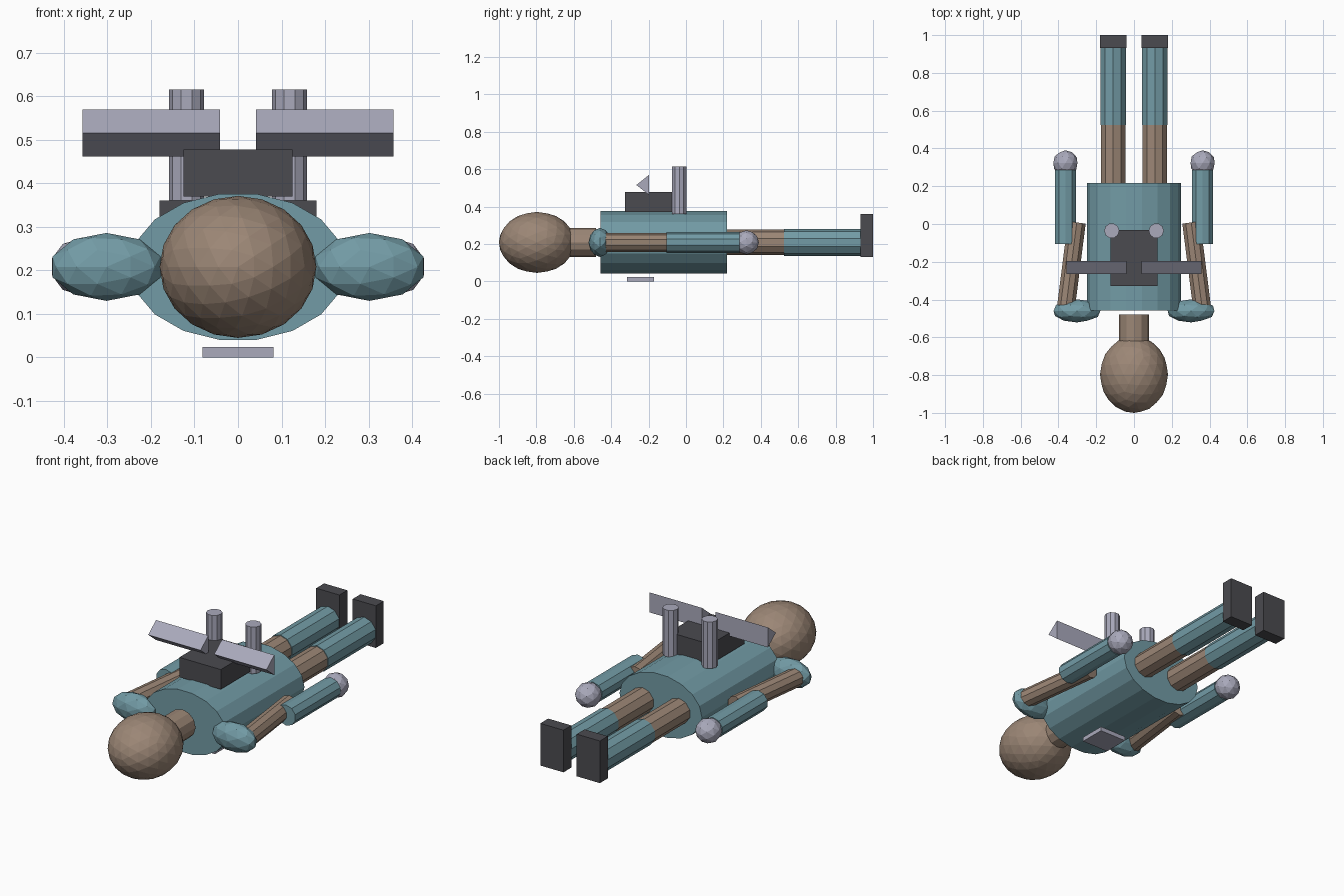
import bpy, bmesh
from math import cos, sin, pi
from mathutils import Vector, Matrix

if "Cube" in bpy.data.objects:
    bpy.data.objects.remove(bpy.data.objects["Cube"])


def material(name, rgb):
    m = bpy.data.materials.new(name)
    m.diffuse_color = (*rgb, 1)
    m.use_nodes = True
    m.node_tree.nodes["Principled BSDF"].inputs["Base Color"].default_value = m.diffuse_color
    return m


TEAL = material("teal", (0.17, 0.33, 0.38))
BROWN = material("brown", (0.33, 0.24, 0.18))
DARK = material("dark", (0.07, 0.07, 0.08))
METAL = material("metal", (0.40, 0.40, 0.50))


def finish(name, bm, mat):
    bmesh.ops.recalc_face_normals(bm, faces=bm.faces)
    me = bpy.data.meshes.new(name)
    bm.to_mesh(me)
    bm.free()
    me.materials.append(mat)
    ob = bpy.data.objects.new(name, me)
    bpy.context.collection.objects.link(ob)
    return ob


def tube(name, p0, p1, ru, rv, n, mat, up=(0, 0, 1), phase=0.0):
    """Capped prism from p0 to p1; rv lies along 'up', ru across it."""
    p0, p1, up = Vector(p0), Vector(p1), Vector(up)
    u = (p1 - p0).normalized().cross(up).normalized()
    v = u.cross((p1 - p0).normalized())
    bm = bmesh.new()
    rings = []
    for p in (p0, p1):
        angles = [phase + 2 * pi * i / n for i in range(n)]
        rings.append([bm.verts.new(p + u * ru * cos(a) + v * rv * sin(a)) for a in angles])
    for i in range(n):
        j = (i + 1) % n
        bm.faces.new((rings[0][i], rings[0][j], rings[1][j], rings[1][i]))
    for r in rings:
        bm.faces.new(r)
    return finish(name, bm, mat)


def ball(name, centre, radii, sub, mat):
    bm = bmesh.new()
    bmesh.ops.create_icosphere(bm, subdivisions=sub, radius=1)
    m = Matrix.Translation(centre) @ Matrix.Diagonal((*radii, 1)) @ Matrix.Rotation(-pi / 2, 4, 'X')
    bm.transform(m)
    return finish(name, bm, mat)


def box(name, lo, hi, mat):
    lo, hi = Vector(lo), Vector(hi)
    bm = bmesh.new()
    bmesh.ops.create_cube(bm, size=1)
    bm.transform(Matrix.Translation((lo + hi) / 2) @ Matrix.Diagonal((*(hi - lo), 1)))
    return finish(name, bm, mat)


Z = 0.208  # height of the body axis

# Head, neck and torso
ball("head", (0, -0.797, Z), (0.18, 0.203, 0.163), 3, BROWN)
tube("neck", (0, -0.62, Z), (0, -0.48, Z), 0.08, 0.078, 12, BROWN)
tube("torso", (0, -0.457, Z), (0, 0.218, Z), 0.249, 0.17, 18, TEAL)

# Backpack block and belly plate
box("backpack", (-0.125, -0.327, 0.37), (0.125, -0.033, 0.478), DARK)
box("chest_plate", (-0.081, -0.315, 0), (0.081, -0.17, 0.024), METAL)

for s, side in ((-1, "left"), (1, "right")):
    # Thruster tube and triangular wing
    tube(f"{side}_thruster", (s * 0.118, -0.036, 0.36), (s * 0.118, -0.036, 0.615),
         0.04, 0.04, 10, METAL, up=(0, 1, 0))
    # Wing
    bm = bmesh.new()
    ends = [[bm.verts.new((s * x, y, z)) for y, z in ((-0.265, 0.515), (-0.197, 0.57), (-0.197, 0.461))]
            for x in (0.041, 0.357)]
    for i in range(3):
        j = (i + 1) % 3
        bm.faces.new((ends[0][i], ends[0][j], ends[1][j], ends[1][i]))
    for e in ends:
        bm.faces.new(e)
    finish(f"{side}_wing", bm, METAL)

    # Arm
    ball(f"{side}_shoulder", (s * 0.302, -0.46, Z), (0.13, 0.061, 0.078), 2, TEAL)
    tube(f"{side}_upper_arm", (s * 0.36, -0.44, Z), (s * 0.303, 0.008, Z), 0.05, 0.05, 10, BROWN, phase=pi / 10)
    tube(f"{side}_forearm", (s * 0.363, -0.105, Z), (s * 0.363, 0.285, Z), 0.059, 0.056, 10, TEAL, phase=pi / 10)
    ball(f"{side}_hand", (s * 0.363, 0.323, Z), (0.067, 0.067, 0.065), 2, METAL)

    # Leg
    tube(f"{side}_thigh", (s * 0.11, 0.2, Z), (s * 0.11, 0.53, Z), 0.069, 0.068, 10, BROWN, phase=pi / 10)
    tube(f"{side}_shin", (s * 0.11, 0.523, Z), (s * 0.11, 0.935, Z), 0.072, 0.072, 10, TEAL, phase=pi / 10)
    box(f"{side}_foot", (s * 0.11 - 0.07, 0.932, 0.13), (s * 0.11 + 0.07, 1.0, 0.36), DARK)
